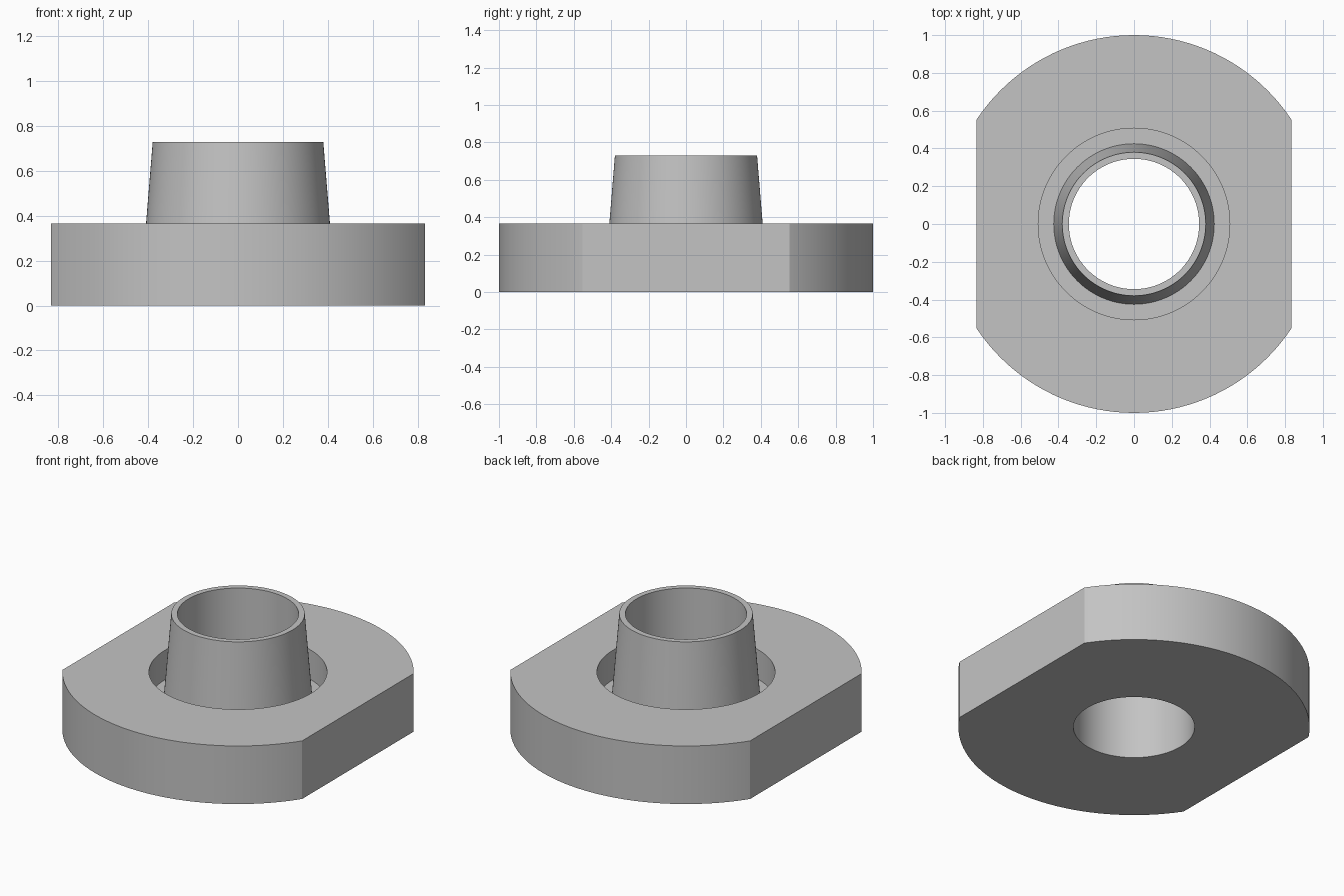
import bpy, bmesh, math

cube = bpy.data.objects.get("Cube")
if cube:
    bpy.data.objects.remove(cube, do_unlink=True)

SEGMENTS = 128
FLAT_X = 0.833
BORE, GROOVE, RIM = 0.345, 0.507, 1.0
PLATE_TOP, GROOVE_FLOOR, NECK_TOP = 0.365, 0.18, 0.73

# Plain grey material
grey = bpy.data.materials.new("plain_grey")
colour = (0.55, 0.55, 0.55, 1)
grey.diffuse_color = colour
grey.use_nodes = True
grey.node_tree.nodes["Principled BSDF"].inputs["Base Color"].default_value = colour

# Closed cross-section (radius, height): bore, tapered neck, groove, plate
profile = [(BORE, 0), (RIM, 0), (RIM, PLATE_TOP), (GROOVE, PLATE_TOP),
           (GROOVE, GROOVE_FLOOR), (0.425, GROOVE_FLOOR),
           (0.38, NECK_TOP), (BORE, NECK_TOP)]

# Revolve the section about the vertical axis
bm = bmesh.new()
verts = [bm.verts.new((r, 0, z)) for r, z in profile]
edges = [bm.edges.new((v, verts[(i + 1) % len(verts)])) for i, v in enumerate(verts)]
bmesh.ops.spin(bm, geom=verts + edges, cent=(0, 0, 0), axis=(0, 0, 1),
               angle=math.tau, steps=SEGMENTS, use_duplicate=False)
bmesh.ops.remove_doubles(bm, verts=bm.verts, dist=1e-4)

# Cut and cap the two side flats
for side in (-1, 1):
    bmesh.ops.bisect_plane(bm, geom=bm.verts[:] + bm.edges[:] + bm.faces[:],
                           plane_co=(side * FLAT_X, 0, 0), plane_no=(side, 0, 0),
                           clear_outer=True)
    bmesh.ops.holes_fill(bm, edges=[e for e in bm.edges if e.is_boundary], sides=0)
bmesh.ops.recalc_face_normals(bm, faces=bm.faces)

mesh = bpy.data.meshes.new("flanged_bushing")
bm.to_mesh(mesh)
bm.free()
mesh.materials.append(grey)
bushing = bpy.data.objects.new("flanged_bushing", mesh)
bpy.context.collection.objects.link(bushing)

# Smooth round walls, crisp edges
bpy.ops.object.select_all(action="DESELECT")
bushing.select_set(True)
bpy.context.view_layer.objects.active = bushing
bpy.ops.object.shade_smooth_by_angle(angle=math.radians(30))
